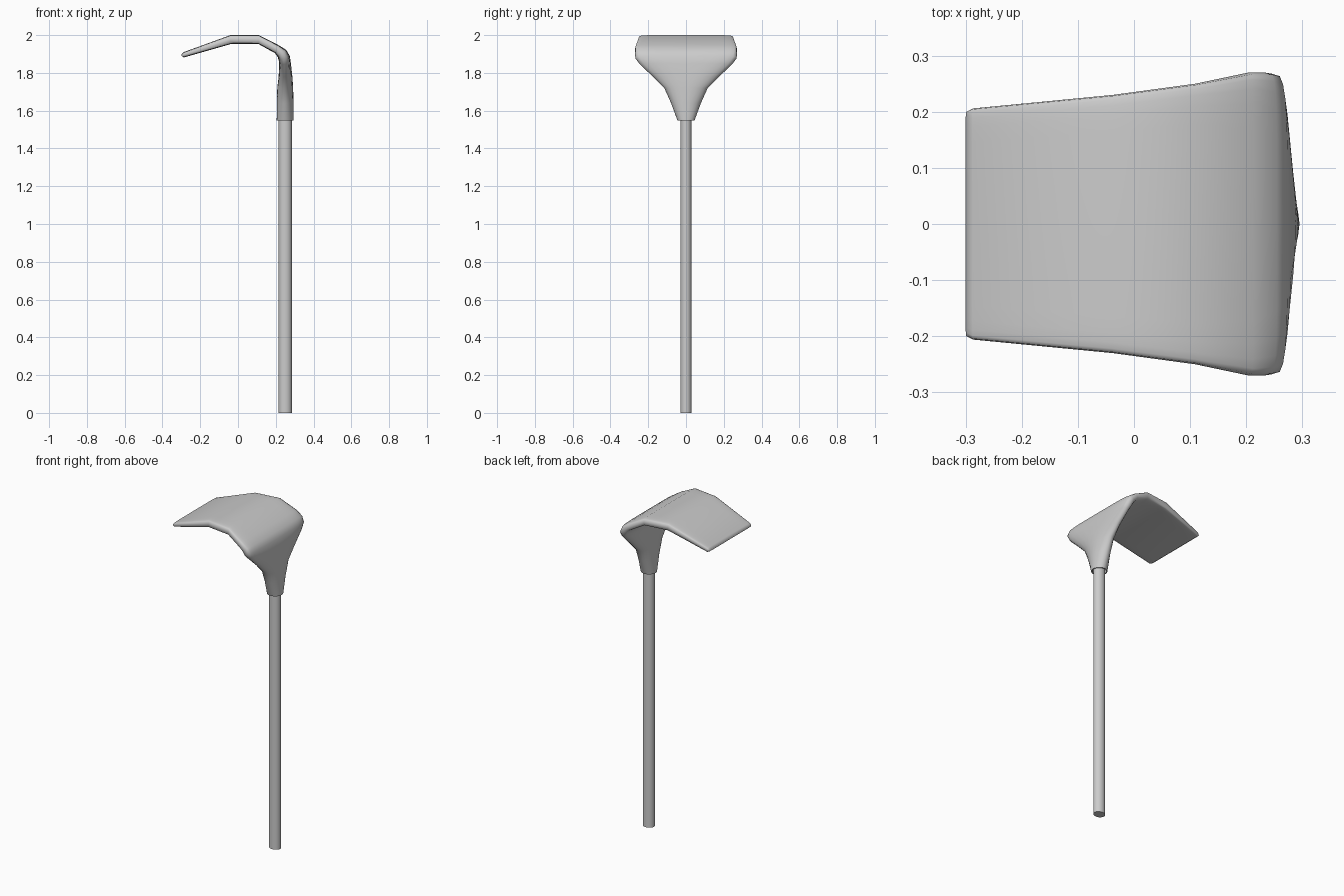
import bpy, bmesh
from math import sin, cos, pi, copysign
from mathutils import Vector

if "Cube" in bpy.data.objects:
    bpy.data.objects.remove(bpy.data.objects["Cube"])

SEG = 24


def ring(bm, outer, inner, half_w, power):
    """Superellipse section spanning outer to inner (x, z) points, half_w wide in y."""
    o, i = Vector((outer[0], 0, outer[1])), Vector((inner[0], 0, inner[1]))
    mid, half = (o + i) / 2, (o - i) / 2
    verts = []
    for k in range(SEG):
        a = 2 * pi * k / SEG
        c, s = cos(a), sin(a)
        u = copysign(abs(c) ** (2 / power), c) if abs(c) > 1e-6 else 0
        v = copysign(abs(s) ** (2 / power), s) if abs(s) > 1e-6 else 0
        verts.append(bm.verts.new(mid + half * v + Vector((0, half_w * u, 0))))
    return verts


def loft(name, sections, angle):
    bm = bmesh.new()
    rings = [ring(bm, *s) for s in sections]
    for a, b in zip(rings, rings[1:]):
        for k in range(SEG):
            n = (k + 1) % SEG
            bm.faces.new((a[k], a[n], b[n], b[k]))
    bm.faces.new(rings[0])
    bm.faces.new(rings[-1])
    bmesh.ops.recalc_face_normals(bm, faces=bm.faces)
    mesh = bpy.data.meshes.new(name)
    bm.to_mesh(mesh)
    bm.free()
    obj = bpy.data.objects.new(name, mesh)
    bpy.context.collection.objects.link(obj)
    bpy.ops.object.select_all(action='DESELECT')
    obj.select_set(True)
    bpy.context.view_layer.objects.active = obj
    bpy.ops.object.shade_smooth_by_angle(angle=angle)
    return obj


# Hoe head: blade tip, bend, flared neck, then the recessed socket
loft("hoe_head", [
    ((-0.300, 1.897), (-0.298, 1.889), 0.200, 8),
    ((-0.288, 1.910), (-0.286, 1.882), 0.206, 8),
    ((-0.040, 2.000), (-0.037, 1.953), 0.230, 8),
    ((0.110, 2.000), (0.108, 1.953), 0.250, 8),
    ((0.213, 1.948), (0.195, 1.905), 0.270, 6),
    ((0.255, 1.922), (0.210, 1.885), 0.270, 5),
    ((0.274, 1.890), (0.216, 1.865), 0.268, 4),
    ((0.280, 1.850), (0.218, 1.842), 0.245, 3),
    ((0.288, 1.780), (0.215, 1.780), 0.175, 2.2),
    ((0.292, 1.720), (0.208, 1.720), 0.115, 2),
    ((0.294, 1.640), (0.206, 1.640), 0.079, 2),
    ((0.295, 1.548), (0.205, 1.548), 0.045, 2),
    ((0.289, 1.548), (0.211, 1.548), 0.039, 2),
    ((0.289, 1.620), (0.211, 1.620), 0.039, 2),
], pi / 3)

# Shaft
loft("shaft", [
    ((0.285, 0.0), (0.215, 0.0), 0.030, 2),
    ((0.285, 1.65), (0.215, 1.65), 0.030, 2),
], pi / 6)
